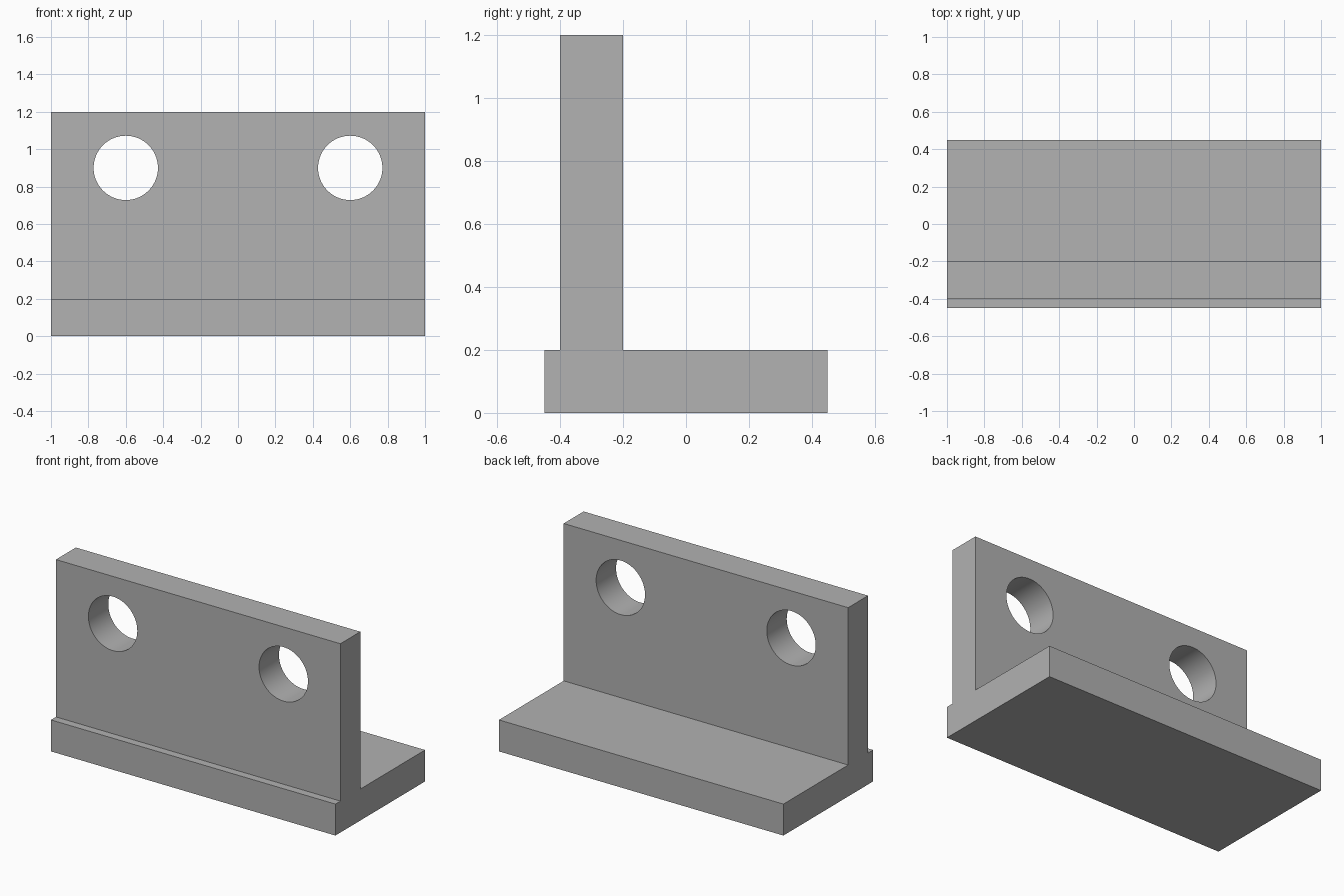
import bpy
import bmesh
import math

cube = bpy.data.objects.get("Cube")
if cube:
    bpy.data.objects.remove(cube, do_unlink=True)

HALF_LENGTH = 1.0
HOLE_RADIUS = 0.172

# Single plain grey material
grey = bpy.data.materials.new("plain_grey")
grey.use_nodes = True
colour = (0.445, 0.445, 0.445, 1)
grey.diffuse_color = colour
grey.node_tree.nodes["Principled BSDF"].inputs["Base Color"].default_value = colour


def make_object(name, bm):
    mesh = bpy.data.meshes.new(name)
    bmesh.ops.recalc_face_normals(bm, faces=bm.faces)
    bm.to_mesh(mesh)
    bm.free()
    obj = bpy.data.objects.new(name, mesh)
    bpy.context.collection.objects.link(obj)
    mesh.materials.append(grey)
    return obj


# Bracket body: base flange and upright plate as one extruded (y, z) profile
profile = [(-0.45, 0), (0.45, 0), (0.45, 0.2), (-0.2, 0.2),
           (-0.2, 1.2), (-0.4, 1.2), (-0.4, 0.2), (-0.45, 0.2)]
bm = bmesh.new()
end = bm.faces.new([bm.verts.new((-HALF_LENGTH, y, z)) for y, z in profile])
side = bmesh.ops.extrude_face_region(bm, geom=[end], use_keep_orig=True)
moved = [v for v in side["geom"] if isinstance(v, bmesh.types.BMVert)]
bmesh.ops.translate(bm, verts=moved, vec=(2 * HALF_LENGTH, 0, 0))
bracket = make_object("bracket", bm)


# Two round mounting holes through the upright plate
def drill(x, z):
    bm = bmesh.new()
    bmesh.ops.create_cone(bm, cap_ends=True, segments=64,
                          radius1=HOLE_RADIUS, radius2=HOLE_RADIUS, depth=0.6)
    cutter = make_object("hole_cutter", bm)
    cutter.rotation_euler.x = math.pi / 2
    cutter.location = (x, -0.3, z)
    cutter.hide_render = True
    mod = bracket.modifiers.new("hole", 'BOOLEAN')
    mod.operation = 'DIFFERENCE'
    mod.solver = 'EXACT'
    mod.object = cutter
    bpy.ops.object.modifier_apply(modifier=mod.name)
    bpy.data.objects.remove(cutter, do_unlink=True)


bpy.ops.object.select_all(action='DESELECT')
bpy.context.view_layer.objects.active = bracket
bracket.select_set(True)
for side_sign in (-1, 1):
    drill(0.6 * side_sign, 0.9)

# Smooth hole walls, crisp plate edges
bpy.ops.object.shade_smooth_by_angle(angle=math.radians(30))
